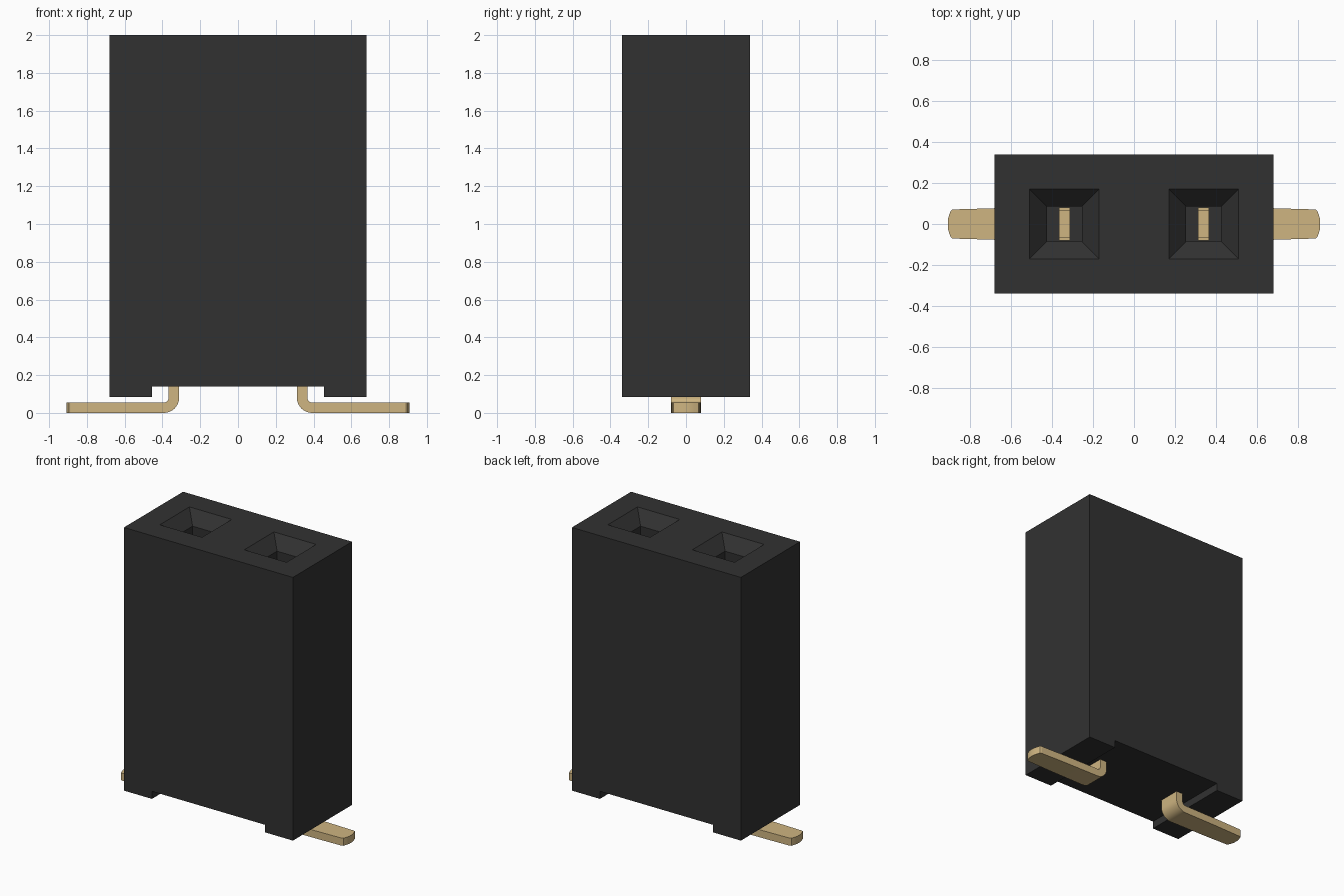
import bpy
import bmesh
from math import sin, cos, pi, radians

default = bpy.data.objects.get("Cube")
if default:
    bpy.data.objects.remove(default, do_unlink=True)


def material(name, color):
    m = bpy.data.materials.new(name)
    m.use_nodes = True
    m.diffuse_color = color
    m.node_tree.nodes["Principled BSDF"].inputs["Base Color"].default_value = color
    return m


black = material("black plastic", (0.031, 0.031, 0.031, 1))
gold = material("gold metal", (0.62, 0.46, 0.22, 1))


def loft(name, rings, mat):
    """Skin a row of matching closed rings and cap both ends."""
    bm = bmesh.new()
    rows = [[bm.verts.new(p) for p in ring] for ring in rings]
    for a, b in zip(rows, rows[1:]):
        for i in range(len(a)):
            j = (i + 1) % len(a)
            bm.faces.new((a[i], a[j], b[j], b[i]))
    bm.faces.new(rows[0])
    bm.faces.new(rows[-1])
    bmesh.ops.recalc_face_normals(bm, faces=bm.faces)
    mesh = bpy.data.meshes.new(name)
    bm.to_mesh(mesh)
    bm.free()
    mesh.materials.append(mat)
    obj = bpy.data.objects.new(name, mesh)
    bpy.context.collection.objects.link(obj)
    return obj


def activate(obj):
    bpy.ops.object.select_all(action="DESELECT")
    obj.select_set(True)
    bpy.context.view_layer.objects.active = obj


W, D, TOP, BOTTOM = 0.68, 0.34, 2.0, 0.085
NOTCH_X, NOTCH_Z = 0.455, 0.14
PITCH, HOLE, FLOOR = 0.34, 0.085, 0.5

# Housing with a shallow notch underneath
outline = [(-W, BOTTOM), (-NOTCH_X, BOTTOM), (-NOTCH_X, NOTCH_Z), (NOTCH_X, NOTCH_Z),
           (NOTCH_X, BOTTOM), (W, BOTTOM), (W, TOP), (-W, TOP)]
housing = loft("housing", [[(x, y, z) for x, z in outline] for y in (-D, D)], black)

# Funnel-mouthed sockets
for side in (-1, 1):
    cx = side * PITCH
    levels = [(HOLE, FLOOR), (HOLE, TOP - HOLE), (2 * HOLE + 0.01, TOP + 0.01)]
    cutter = loft("socket_cutter",
                  [[(cx + sx * h, sy * h, z) for sx, sy in ((-1, -1), (1, -1), (1, 1), (-1, 1))]
                   for h, z in levels], black)
    cutter.hide_render = True
    activate(housing)
    mod = housing.modifiers.new("socket", "BOOLEAN")
    mod.operation = "DIFFERENCE"
    mod.solver = "EXACT"
    mod.object = cutter
    bpy.ops.object.modifier_apply(modifier=mod.name)
    bpy.data.objects.remove(cutter, do_unlink=True)

# Bent legs: stations are (inner point, outer point, half width)
T, R, BEND = 0.055, 0.08, 8
XIN = 0.312
HALF = 0.08
stations = [((XIN + T, 0.48), (XIN, 0.48), HALF)]
for i in range(BEND + 1):
    a = pi + i / BEND * pi / 2
    inner, outer = [(XIN + R + r * cos(a), R + r * sin(a)) for r in (R - T, R)]
    stations.append((inner, outer, HALF))
for x, half in ((0.68, 0.077), (0.885, 0.071), (0.894, 0.066), (0.902, 0.045), (0.909, 0.02)):
    stations.append(((x, T), (x, 0), half))

# Fork contact outline in y and z
tine = 0.065
fork = [(-HALF, 0.45), (HALF, 0.45), (HALF, 1.55), (tine, 1.55),
        (tine, 0.75), (-tine, 0.75), (-tine, 1.55), (-HALF, 1.55)]

for side, label in ((1, "left"), (-1, "right")):
    rings = [[(side * i[0], -h, i[1]), (side * i[0], h, i[1]),
              (side * o[0], h, o[1]), (side * o[0], -h, o[1])] for i, o, h in stations]
    leg = loft(label + "_leg", rings, gold)
    activate(leg)
    bpy.ops.object.shade_smooth_by_angle(angle=radians(25))
    loft(label + "_contact",
         [[(side * x, y, z) for y, z in fork] for x in (XIN, XIN + T)], gold)
